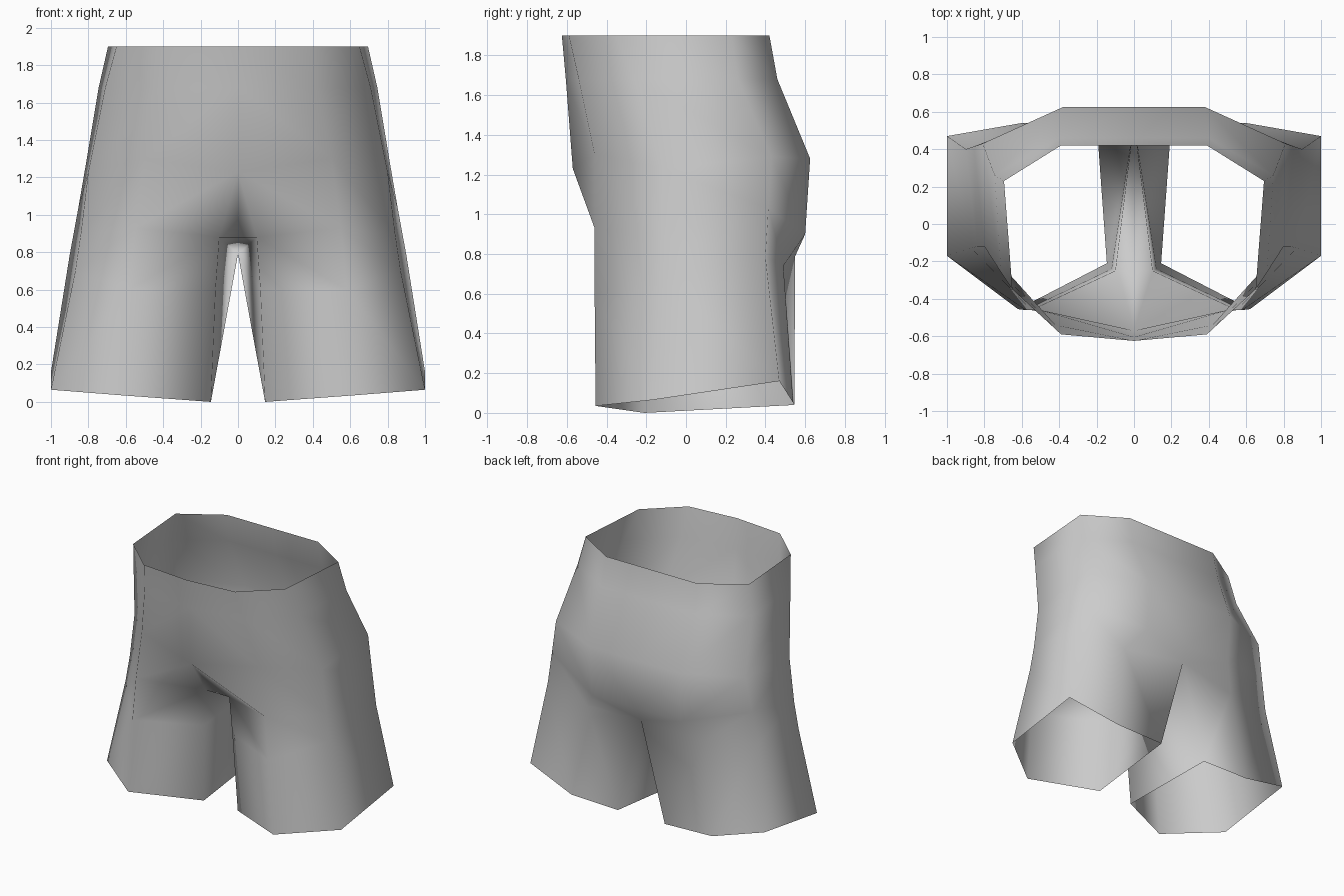
import bpy
import bmesh

if "Cube" in bpy.data.objects:
    bpy.data.objects.remove(bpy.data.objects["Cube"], do_unlink=True)

# Cloth material
cloth = bpy.data.materials.new("grey_cloth")
cloth.use_nodes = True
cloth.diffuse_color = (0.6, 0.6, 0.6, 1)
cloth.node_tree.nodes["Principled BSDF"].inputs["Base Color"].default_value = (0.6, 0.6, 0.6, 1)

bm = bmesh.new()


def seam(*points):
    """One vertical line of vertices, from the waist down to the hem."""
    return [bm.verts.new(p) for p in points]


def panel(first, second, start=0):
    """Skin the strip of cloth between two neighbouring seams."""
    for row in range(start, len(first) - 1):
        bm.faces.new((first[row], first[row + 1], second[row + 1], second[row]))


# Seams of the left half, going round from the front centre to the back centre
inner_front = seam((0, -.625, 1.9), (0, -.605, 1.68), (0, -.57, 1.23),
                   (.1, -.25, .88), (.12, -.24, .6), (.145, -.21, 0))
front = seam((.39, -.59, 1.9), (.42, -.54, 1.68), (.5, -.46, 1.3),
             (.55, -.46, .93), (.58, -.46, .6), (.62, -.455, .035))
side_front = seam((.65, -.35, 1.9), (.71, -.26, 1.68), (.8, -.12, 1.23),
                  (.84, -.12, .9), (.87, -.13, .7), (1, -.17, .065))
side_back = seam((.695, .23, 1.9), (.745, .26, 1.68), (.81, .43, 1.29),
                 (.855, .415, 1.03), (.9, .4, .785), (1, .47, .16))
back = seam((.39, .42, 1.9), (.4, .46, 1.68), (.38, .625, 1.28),
            (.38, .6, .9), (.5, .49, .74), (.6, .54, .05))
inner_back = seam((0, .42, 1.9), (0, .46, 1.68), (0, .625, 1.28),
                  (0, .6, .9), (0, .55, .79), (.2, .545, .04))

# Outer cloth and inner leg
seams = [inner_front, front, side_front, side_back, back, inner_back]
for first, second in zip(seams, seams[1:]):
    panel(first, second)
panel(inner_back, inner_front, start=4)

# Crotch gusset
gusset = bm.verts.new((0, -.25, .88))
belly, fork, thigh = inner_front[2:5]
cleft = inner_back[4]
bm.faces.new((belly, gusset, fork))
bm.faces.new((gusset, cleft, fork))
bm.faces.new((fork, cleft, thigh))

for face in bm.faces:
    face.smooth = True

mesh = bpy.data.meshes.new("shorts")
bm.to_mesh(mesh)
bm.free()
mesh.materials.append(cloth)
shorts = bpy.data.objects.new("shorts", mesh)
bpy.context.collection.objects.link(shorts)

# Right half
mirror = shorts.modifiers.new("right_half", 'MIRROR')
mirror.use_axis[0] = True
mirror.use_clip = True
mirror.merge_threshold = 0.001
